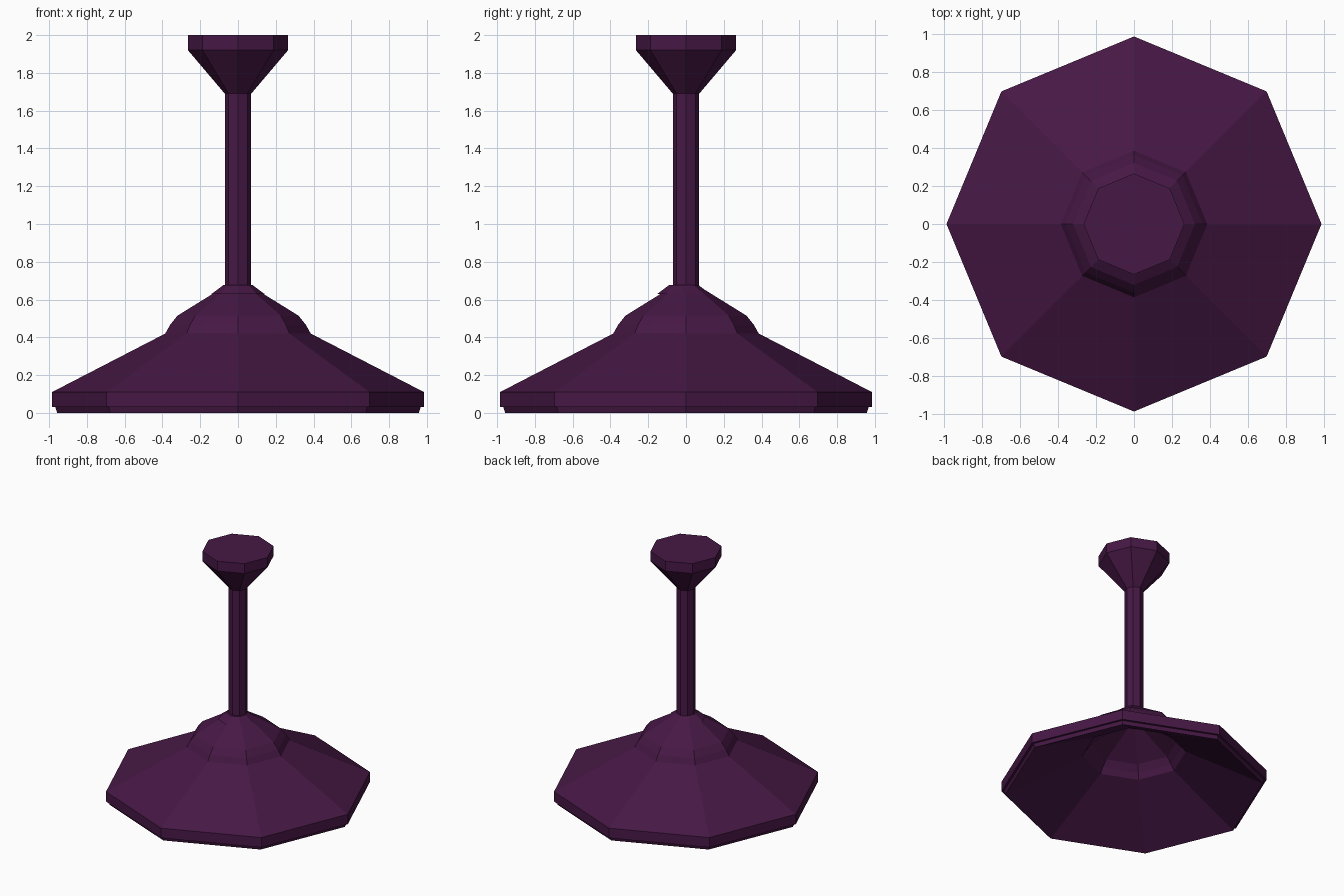
import bpy, bmesh, math

if "Cube" in bpy.data.objects:
    bpy.data.objects.remove(bpy.data.objects["Cube"])

SIDES = 8
paint = bpy.data.materials.new("plum_paint")
paint.diffuse_color = (0.062, 0.009, 0.06, 1)
paint.use_nodes = True
paint.node_tree.nodes["Principled BSDF"].inputs["Base Color"].default_value = paint.diffuse_color


def lathe(name, profile, caps=False, loop=False, y=0.0):
    """Spin an (r, z) profile into an octagonal part; loop closes a hollow shell."""
    bm = bmesh.new()
    rings = []
    for r, z in profile:
        rings.append([bm.verts.new((r * math.cos(i * math.tau / SIDES),
                                    y + r * math.sin(i * math.tau / SIDES), z))
                      for i in range(SIDES)])
    pairs = list(zip(rings, rings[1:]))
    if loop:
        pairs.append((rings[-1], rings[0]))
    for a, b in pairs:
        for i in range(SIDES):
            j = (i + 1) % SIDES
            bm.faces.new((a[i], a[j], b[j], b[i]))
    if caps:
        bm.faces.new(rings[0][::-1])
        bm.faces.new(rings[-1])
    bmesh.ops.recalc_face_normals(bm, faces=bm.faces)
    mesh = bpy.data.meshes.new(name)
    bm.to_mesh(mesh)
    bm.free()
    mesh.materials.append(paint)
    obj = bpy.data.objects.new(name, mesh)
    bpy.context.collection.objects.link(obj)
    return obj


# Hollow shade with domed hub: outside from the rod down to the stepped lip,
# then the inside running parallel to it back up to the rod
lathe("shade", [(0.07, 0.67), (0.32, 0.515), (0.36, 0.465), (0.385, 0.42),
                (0.985, 0.11), (0.985, 0.03), (0.967, 0.03), (0.957, 0.0),
                (0.385, 0.30), (0.36, 0.345), (0.32, 0.395), (0.07, 0.55)], loop=True)

# Small collar, set slightly forward, where the rod enters the hub
lathe("collar", [(0.14, 0.63), (0.077, 0.677)], caps=True, y=-0.012)

# Hanging rod
lathe("rod", [(0.07, 0.55), (0.07, 1.70)], caps=True)

# Ceiling mount
lathe("ceiling_mount", [(0.07, 1.69), (0.265, 1.92), (0.265, 2.0)], caps=True)
